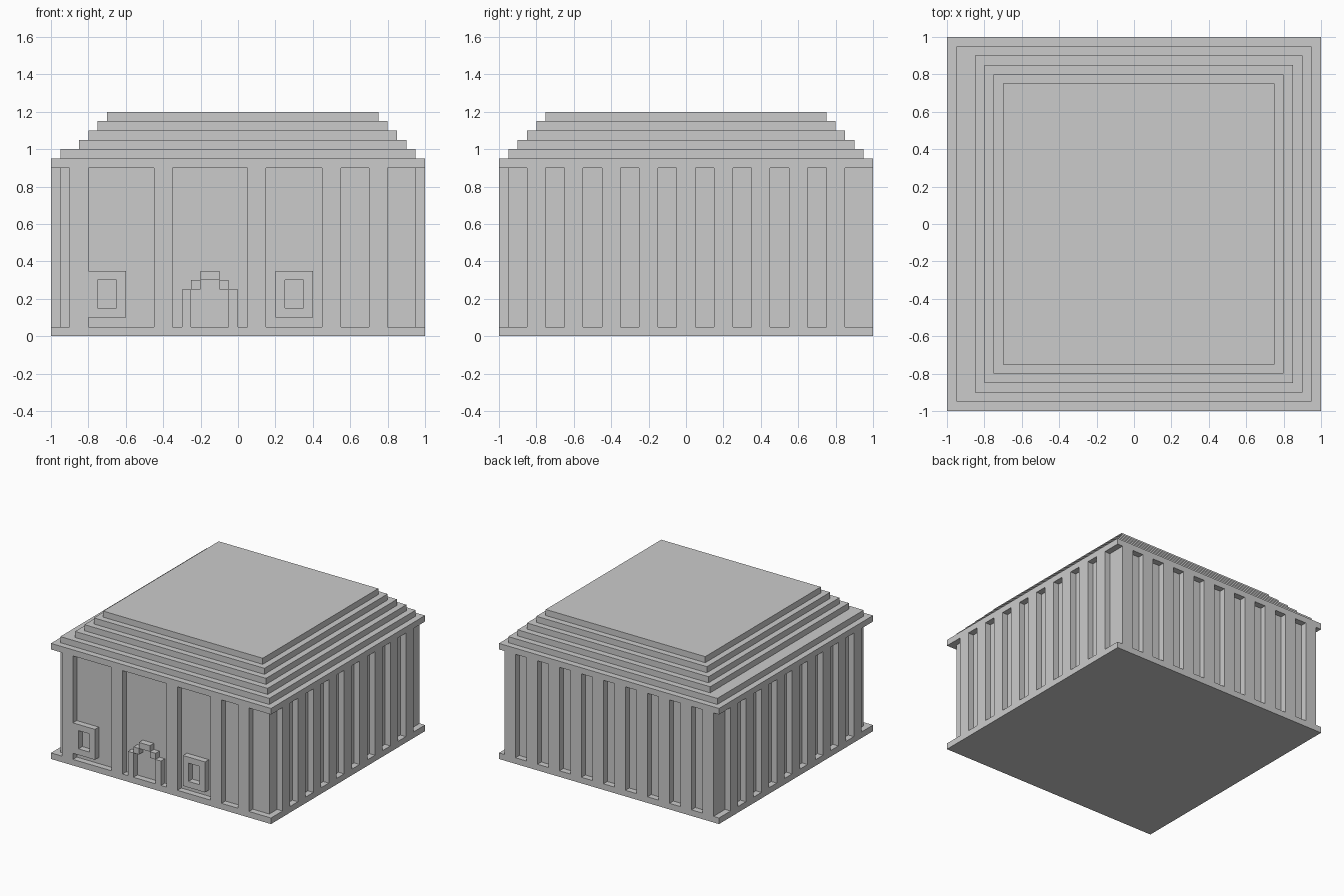
import bpy
import bmesh

cube = bpy.data.objects.get("Cube")
if cube:
    bpy.data.objects.remove(cube, do_unlink=True)

stone = bpy.data.materials.new("grey_stone")
stone.use_nodes = True
GREY = (0.6, 0.6, 0.6, 1)
stone.diffuse_color = GREY
stone.node_tree.nodes["Principled BSDF"].inputs["Base Color"].default_value = GREY

U = 0.05                 # building unit
LOW, HIGH = U, 0.9       # wall bottom and top
WALL, FACE = 0.95, 1.0   # wall plane and pillar face


def make(name, boxes):
    """One object from boxes given as (x0, x1, y0, y1, z0, z1)."""
    bm = bmesh.new()
    for x0, x1, y0, y1, z0, z1 in boxes:
        for v in bmesh.ops.create_cube(bm, size=1)["verts"]:
            v.co.x = x1 if v.co.x > 0 else x0
            v.co.y = y1 if v.co.y > 0 else y0
            v.co.z = z1 if v.co.z > 0 else z0
    mesh = bpy.data.meshes.new(name)
    bm.to_mesh(mesh)
    bm.free()
    mesh.materials.append(stone)
    obj = bpy.data.objects.new(name, mesh)
    bpy.context.collection.objects.link(obj)
    return obj


def on_front(x0, x1, z0, z1):
    """Box standing out from the front wall."""
    return (x0, x1, -FACE, -WALL, z0, z1)


# Base slab, walls and cornice
make("base_slab", [(-FACE, FACE, -FACE, FACE, 0, LOW)])
make("walls", [(-WALL, WALL, -WALL, WALL, LOW, HIGH)])
make("cornice", [(-FACE, FACE, -FACE, FACE, HIGH, WALL)])

# Stepped roof, upper tiers set slightly off centre
make("roof_tier_1", [(-WALL, WALL, -WALL, WALL, WALL, 1.0)])
for i in range(4):
    half = 0.9 - i * U
    z = 1.0 + i * U
    make(f"roof_tier_{i + 2}", [(U - half, half, -half, half, z, z + U)])

# Front pillars, irregularly spaced
make("front_pillars", [on_front(x, x + 2 * U, LOW, HIGH)
                       for x in (-0.9, -0.45, 0.05, 0.45, 0.7)])

# Back pillars, evenly spaced
make("back_pillars", [(x, x + 2 * U, WALL, FACE, LOW, HIGH)
                      for x in (-WALL + 4 * U * i for i in range(10))])

# Side pillars, evenly spaced
for name, x0, x1 in (("left_pillars", WALL, FACE), ("right_pillars", -FACE, -WALL)):
    make(name, [(x0, x1, y, y + 2 * U, LOW, HIGH)
                for y in (-0.85 + 4 * U * i for i in range(9))])

# Square window frames
for name, x in (("right_window_frame", -0.8), ("left_window_frame", 0.2)):
    make(name, [
        on_front(x, x + U, 0.1, 0.35),
        on_front(x + 3 * U, x + 4 * U, 0.1, 0.35),
        on_front(x + U, x + 3 * U, 0.1, 0.15),
        on_front(x + U, x + 3 * U, 0.3, 0.35),
    ])

# Stepped door arch
make("door_arch", [
    on_front(-0.3, -0.25, LOW, 0.25),
    on_front(-0.05, 0.0, LOW, 0.25),
    on_front(-0.25, -0.2, 0.25, 0.3),
    on_front(-0.1, -0.05, 0.25, 0.3),
    on_front(-0.2, -0.1, 0.3, 0.35),
])
